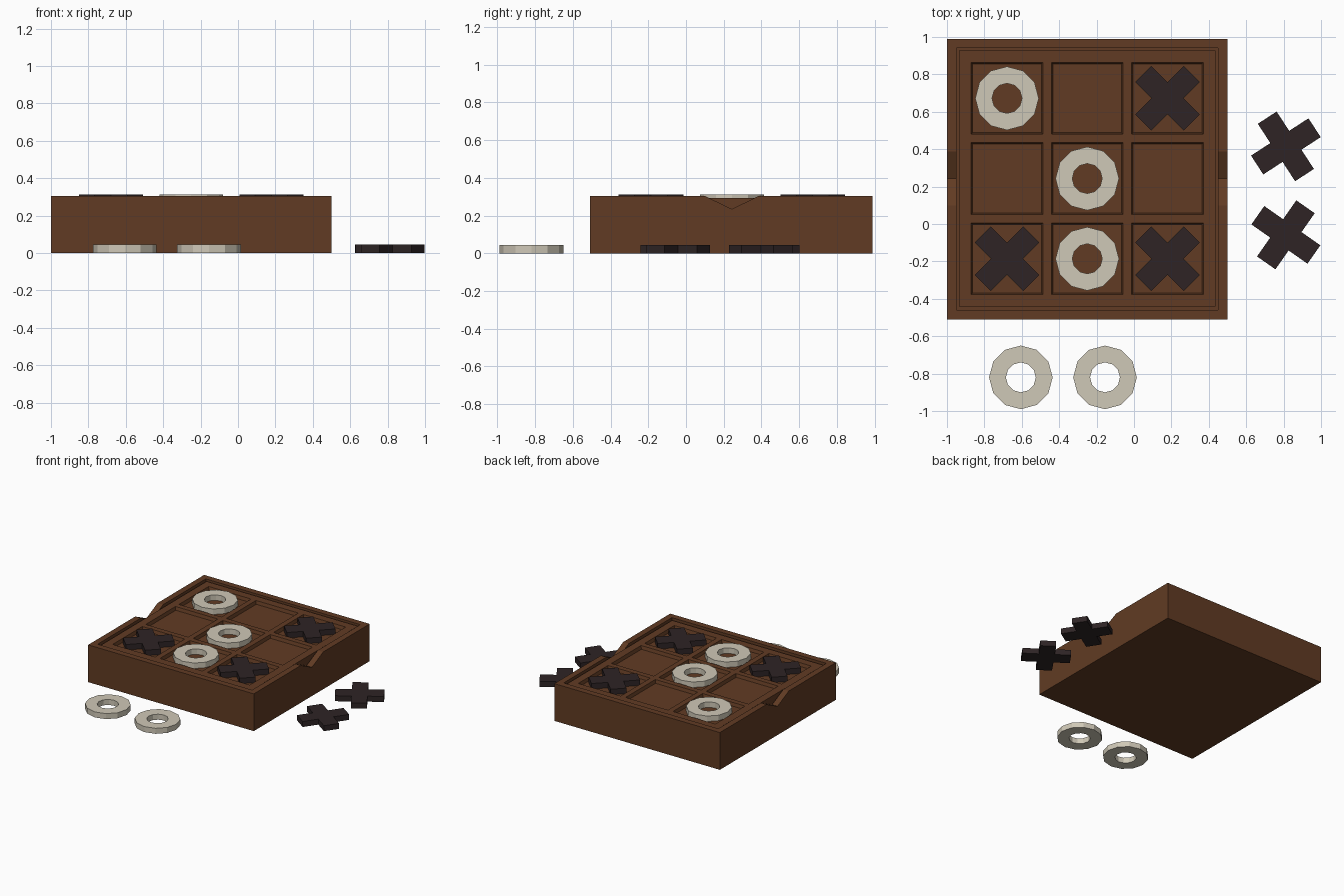
import bpy, bmesh, math
from mathutils import Vector

if "Cube" in bpy.data.objects:
    bpy.data.objects.remove(bpy.data.objects["Cube"])

CX, CY = -0.25, 0.24          # board centre
PITCH, CELL = 0.429, 0.192    # cell spacing and half size
THICK, FLOOR = 0.045, 0.267   # piece thickness, cell floor height
LEDGE, LID_TOP, RIM_TOP = 0.225, 0.293, 0.305


def material(name, srgb):
    m = bpy.data.materials.new(name)
    m.diffuse_color = [(c / 255 / 12.92) if c < 11 else ((c / 255 + 0.055) / 1.055) ** 2.4
                       for c in srgb] + [1]
    m.use_nodes = True
    m.node_tree.nodes["Principled BSDF"].inputs["Base Color"].default_value = m.diffuse_color
    return m


WOOD = material("brown wood", (97, 59, 35))
DARK = material("dark wood", (46, 36, 37))
CREAM = material("cream", (207, 200, 183))


def finish(bm, name, mat, loc=(0, 0, 0), rot=0):
    bmesh.ops.recalc_face_normals(bm, faces=bm.faces)
    me = bpy.data.meshes.new(name)
    bm.to_mesh(me)
    bm.free()
    if mat:
        me.materials.append(mat)
    ob = bpy.data.objects.new(name, me)
    ob.location = loc
    ob.rotation_euler.z = math.radians(rot)
    bpy.context.collection.objects.link(ob)
    return ob


def extrude_up(bm, height):
    geo = bmesh.ops.extrude_face_region(bm, geom=bm.faces[:])["geom"]
    bmesh.ops.translate(bm, verts=[v for v in geo if isinstance(v, bmesh.types.BMVert)],
                        vec=(0, 0, height))


def ring(name, x, y, z):
    bm = bmesh.new()
    n = 12
    loops = [[bm.verts.new((r * math.cos(2 * math.pi * i / n), r * math.sin(2 * math.pi * i / n), 0))
              for i in range(n)] for r in (0.17, 0.08)]
    for i in range(n):
        j = (i + 1) % n
        bm.faces.new((loops[0][i], loops[0][j], loops[1][j], loops[1][i]))
    extrude_up(bm, THICK)
    finish(bm, name, CREAM, (x, y, z))


def cross(name, x, y, z, rot):
    bm = bmesh.new()
    w, l = 0.06, 0.183
    pts = []
    for k in range(4):
        c, s = round(math.cos(k * math.pi / 2)), round(math.sin(k * math.pi / 2))
        for px, py in ((l, -w), (l, w), (w, w)):
            pts.append(bm.verts.new((px * c - py * s, px * s + py * c, 0)))
    bm.faces.new(pts)
    extrude_up(bm, THICK)
    finish(bm, name, DARK, (x, y, z), rot)


# Tray: block with a recessed top
bm = bmesh.new()
bmesh.ops.create_cube(bm, size=1)
bmesh.ops.scale(bm, verts=bm.verts, vec=(1.5, 1.5, RIM_TOP))
bmesh.ops.translate(bm, verts=bm.verts, vec=(CX, CY, RIM_TOP / 2))
top = [f for f in bm.faces if f.normal.z > 0.9]
bmesh.ops.inset_individual(bm, faces=top, thickness=0.05, use_even_offset=True)
new = bmesh.ops.extrude_discrete_faces(bm, faces=top)["faces"]
bmesh.ops.translate(bm, verts=new[0].verts[:], vec=(0, 0, LEDGE - RIM_TOP))
tray = finish(bm, "tray", WOOD)

# V-shaped finger notches through both side walls
bm = bmesh.new()
tri = [(-0.29, RIM_TOP + 0.07), (0, 0.235), (0.29, RIM_TOP + 0.07)]
bm.faces.new([bm.verts.new((-0.9, y, z)) for y, z in tri])
geo = bmesh.ops.extrude_face_region(bm, geom=bm.faces[:])["geom"]
bmesh.ops.translate(bm, verts=[v for v in geo if isinstance(v, bmesh.types.BMVert)],
                    vec=(1.8, 0, 0))
cutter = finish(bm, "notch_cutter", WOOD, (CX, CY + 0.003, 0))
cutter.hide_render = True
cutter.display_type = 'WIRE'
mod = tray.modifiers.new("notches", 'BOOLEAN')
mod.operation = 'DIFFERENCE'
mod.solver = 'EXACT'
mod.object = cutter

# Lid: panel with nine sunken cells
bm = bmesh.new()
half = 0.685
ticks = [-half] + [k * PITCH + s * CELL for k in (-1, 0, 1) for s in (-1, 1)] + [half]
grid = [[bm.verts.new((x, y, LID_TOP)) for x in ticks] for y in ticks]
cells = []
for j in range(7):
    for i in range(7):
        f = bm.faces.new((grid[j][i], grid[j][i + 1], grid[j + 1][i + 1], grid[j + 1][i]))
        if i % 2 and j % 2:
            cells.append(f)
bm.normal_update()
rim = [e for e in bm.edges if e.is_boundary]
geo = bmesh.ops.extrude_edge_only(bm, edges=rim)["geom"]
bmesh.ops.translate(bm, verts=[v for v in geo if isinstance(v, bmesh.types.BMVert)],
                    vec=(0, 0, LEDGE - LID_TOP))
bmesh.ops.inset_individual(bm, faces=cells, thickness=0.008, use_even_offset=True)
for f in cells:
    for v in f.verts:
        v.co.z = FLOOR
finish(bm, "lid", WOOD, (CX, CY + 0.003, 0))

# Pieces on the board: column, row from the centre cell
for n, (i, j) in enumerate(((-1, 1), (0, 0), (0, -1))):
    ring(f"board_ring_{n + 1}", CX + i * PITCH, CY + 0.003 + j * PITCH, FLOOR)
for n, (i, j) in enumerate(((1, 1), (-1, -1), (1, -1))):
    cross(f"board_cross_{n + 1}", CX + i * PITCH, CY + 0.003 + j * PITCH, FLOOR, 45)

# Loose pieces beside the board
ring("loose_ring_1", -0.605, -0.82, 0)
ring("loose_ring_2", -0.155, -0.82, 0)
cross("loose_cross_1", 0.812, 0.415, 0, 33)
cross("loose_cross_2", 0.812, -0.058, 0, -35)
